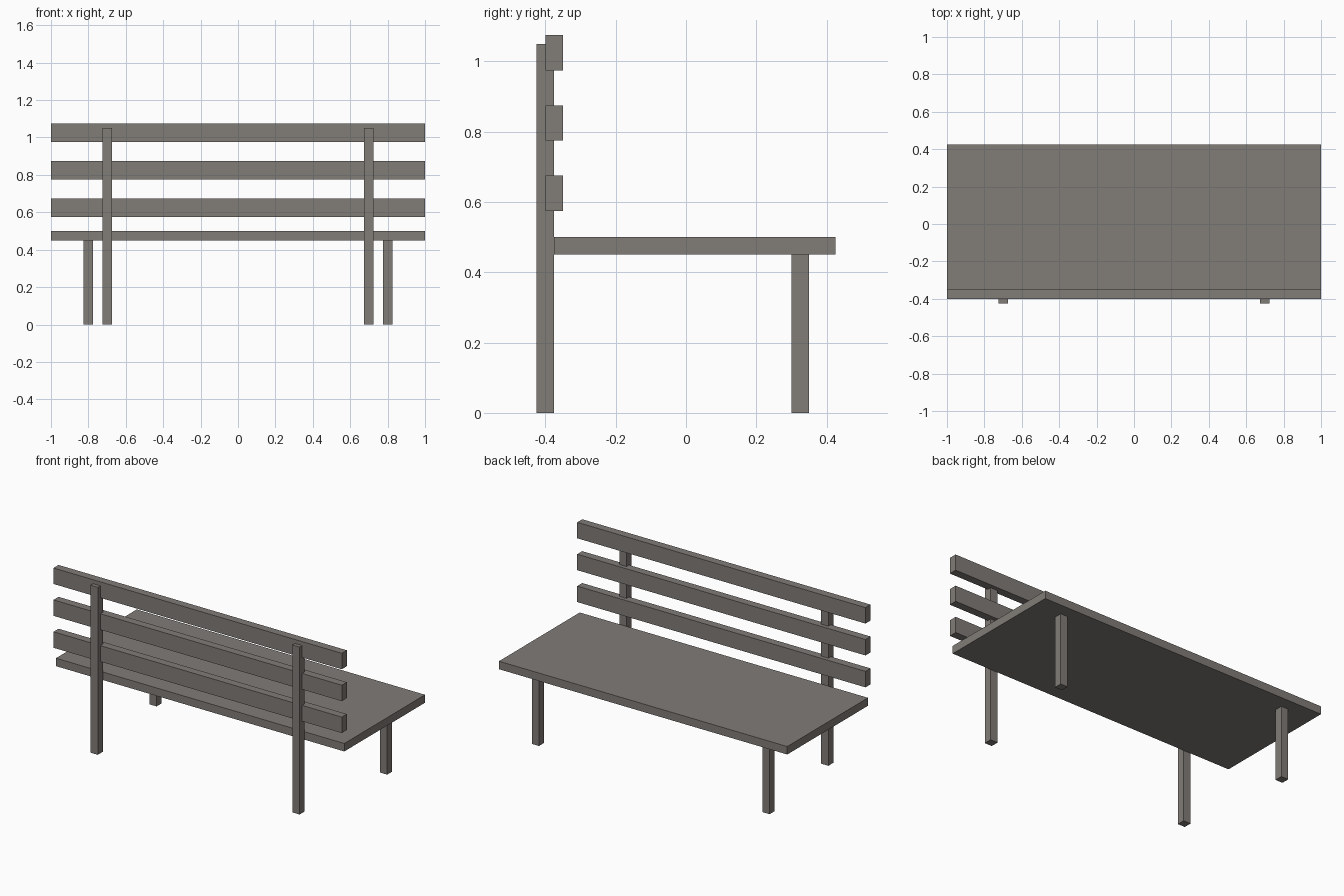
import bpy

cube = bpy.data.objects.get("Cube")
if cube:
    bpy.data.objects.remove(cube, do_unlink=True)

# Weathered wood colour shared by every part
COLOUR = (0.22, 0.20, 0.185, 1)
wood = bpy.data.materials.new("weathered_grey_wood")
wood.use_nodes = True
wood.diffuse_color = COLOUR
wood.node_tree.nodes["Principled BSDF"].inputs["Base Color"].default_value = COLOUR


def box(name, low, high):
    """Add a box between two opposite corners."""
    centre = [(a + b) / 2 for a, b in zip(low, high)]
    bpy.ops.mesh.primitive_cube_add(size=1, location=centre)
    part = bpy.context.object
    part.name = name
    part.scale = [b - a for a, b in zip(low, high)]
    bpy.ops.object.transform_apply(location=False, rotation=False, scale=True)
    part.data.materials.append(wood)
    return part


THICK = 0.05
HALF = THICK / 2

# Seat board
box("seat", (-1, -0.375, 0.45), (1, 0.425, 0.5))

# Backrest slats, overlapping the posts by half their thickness
for i, name in enumerate(("lower", "middle", "upper")):
    z = 0.575 + 0.2 * i
    box(name + "_back_slat", (-1, -0.4, z), (1, -0.35, z + 0.1))

# Tall back posts and short legs, one of each per side
for side, sign in (("left", 1), ("right", -1)):
    x = 0.7 * sign
    box(side + "_back_post", (x - HALF, -0.425, 0), (x + HALF, -0.375, 1.05))
    x = 0.8 * sign
    box(side + "_seat_leg", (x - HALF, 0.3, 0), (x + HALF, 0.35, 0.45))
